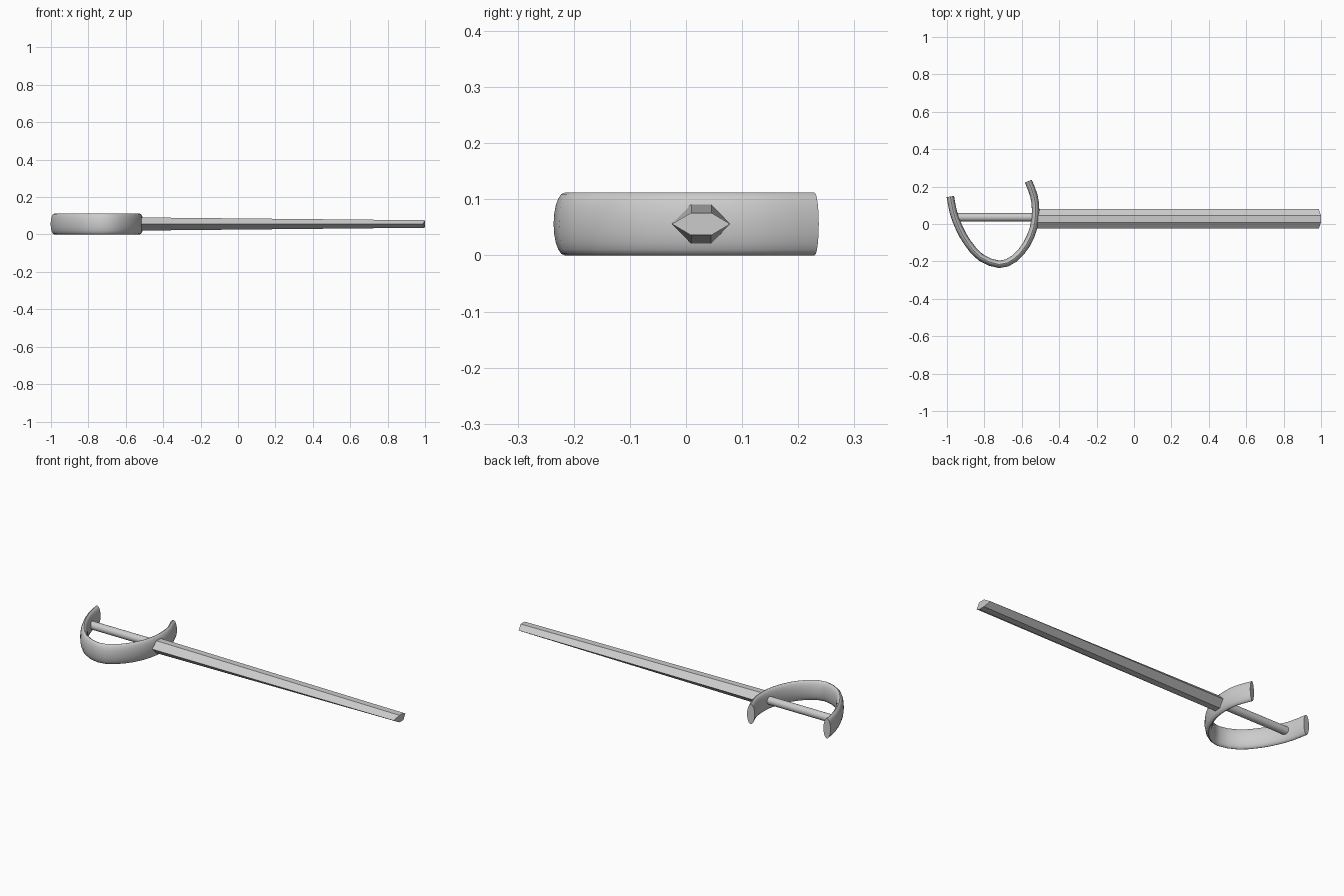
import bpy, bmesh, math
from mathutils import Vector

if "Cube" in bpy.data.objects:
    bpy.data.objects.remove(bpy.data.objects["Cube"])

ZC = 0.056  # height of the sword's central plane


def loft(name, rings, smooth_angle):
    """Skin a list of equal-sized rings and cap both ends."""
    bm = bmesh.new()
    vr = [[bm.verts.new(p) for p in r] for r in rings]
    n = len(vr[0])
    for a, b in zip(vr, vr[1:]):
        for i in range(n):
            j = (i + 1) % n
            bm.faces.new((a[i], a[j], b[j], b[i]))
    bm.faces.new(vr[0])
    bm.faces.new(vr[-1])
    bmesh.ops.recalc_face_normals(bm, faces=bm.faces[:])
    me = bpy.data.meshes.new(name)
    bm.to_mesh(me)
    bm.free()
    ob = bpy.data.objects.new(name, me)
    bpy.context.collection.objects.link(ob)
    bpy.ops.object.select_all(action='DESELECT')
    ob.select_set(True)
    bpy.context.view_layer.objects.active = ob
    bpy.ops.object.shade_smooth_by_angle(angle=math.radians(smooth_angle))
    return ob


def spline(pts, steps):
    """Catmull-Rom curve through the points."""
    p = [Vector(q) for q in pts]
    p = [2 * p[0] - p[1]] + p + [2 * p[-1] - p[-2]]
    out = []
    for a, b, c, d in zip(p, p[1:], p[2:], p[3:]):
        for s in range(steps):
            t = s / steps
            out.append(0.5 * (2 * b + (c - a) * t + (2 * a - 5 * b + 4 * c - d) * t ** 2
                              + (3 * b - a - 3 * c + d) * t ** 3))
    return out + [p[-2]]


# Curved hand guard: flat oval section swept along a hook-shaped path
path = spline([(-0.982, 0.147), (-0.965, 0.06), (-0.935, -0.02), (-0.89, -0.10),
               (-0.82, -0.178), (-0.72, -0.216), (-0.64, -0.185), (-0.575, -0.11),
               (-0.537, -0.02), (-0.526, 0.07), (-0.535, 0.15), (-0.565, 0.229)], 2)
rings = []
for i, p in enumerate(path):
    tan = (path[min(i + 1, len(path) - 1)] - path[max(i - 1, 0)]).normalized()
    side = Vector((-tan.y, tan.x))
    ring = []
    for k in range(20):
        a = math.tau * k / 20
        q = p + side * 0.02 * math.cos(a)
        ring.append((q.x, q.y, ZC + 0.056 * math.sin(a)))
    rings.append(ring)
loft("hand_guard", rings, 40)

# Grip: round rod across the guard
loft("grip", [[(x, 0.036 + 0.022 * math.cos(math.tau * k / 20),
                ZC + 0.022 * math.sin(math.tau * k / 20)) for k in range(20)]
              for x in (-0.965, -0.53)], 40)


# Blade: six-sided section that thins towards a blunt tip
def blade_ring(x_mid, x_edge, h):
    return [(x_edge, -0.025, ZC), (x_mid, 0.009, ZC + h), (x_mid, 0.045, ZC + h),
            (x_edge, 0.079, ZC), (x_mid, 0.045, ZC - h), (x_mid, 0.009, ZC - h)]


loft("blade", [blade_ring(-0.52, -0.52, 0.035), blade_ring(1.0, 0.988, 0.02)], 20)
